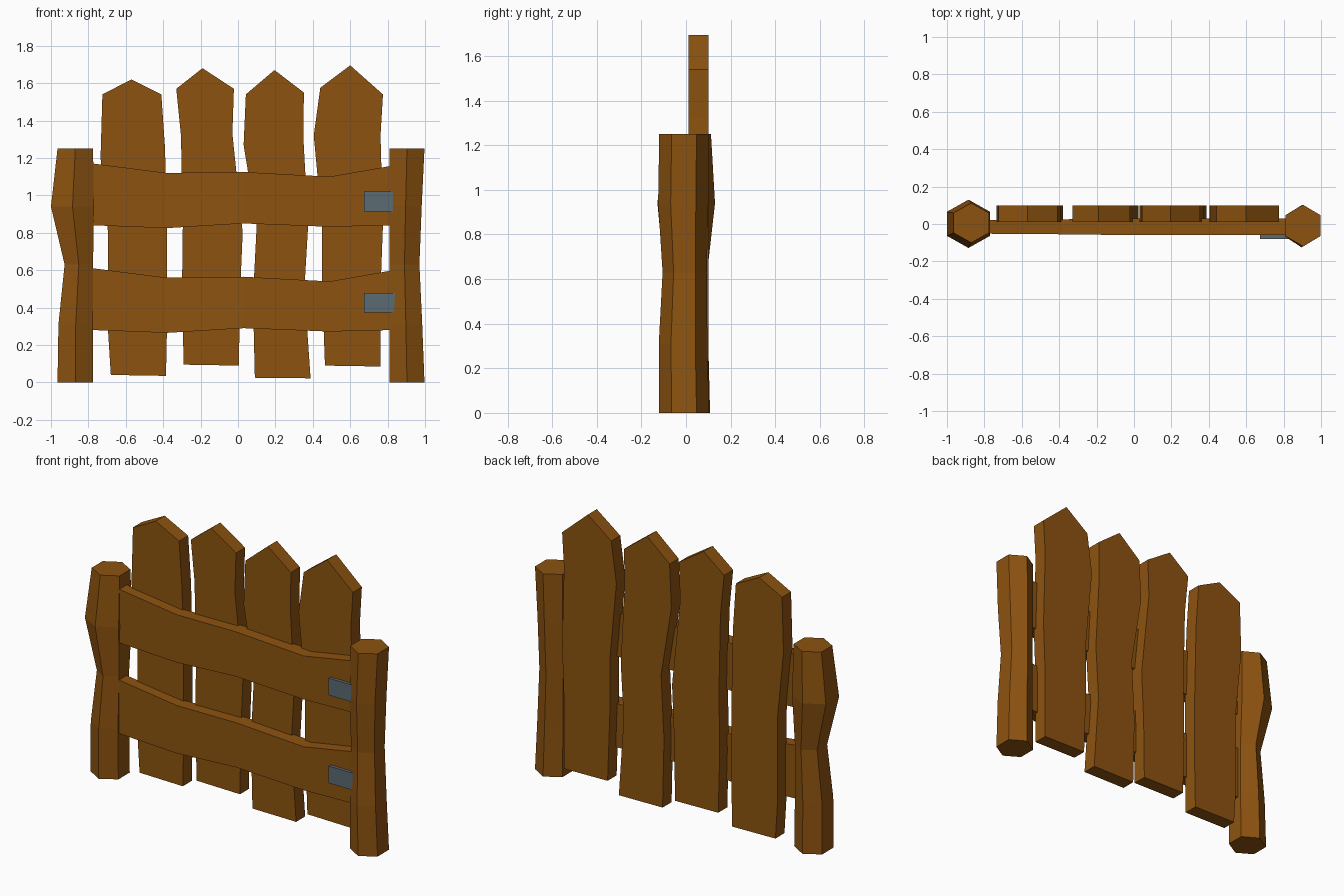
import bpy, bmesh, math

if "Cube" in bpy.data.objects:
    bpy.data.objects.remove(bpy.data.objects["Cube"])

def material(name, rgb):
    m = bpy.data.materials.new(name)
    m.diffuse_color = (*rgb, 1)
    m.use_nodes = True
    m.node_tree.nodes["Principled BSDF"].inputs["Base Color"].default_value = m.diffuse_color
    return m

WOOD = material("brown wood", (0.265, 0.086, 0.005))
STEEL = material("blue grey steel", (0.105, 0.145, 0.165))

def finish(name, bm, mat):
    bmesh.ops.recalc_face_normals(bm, faces=bm.faces[:])
    me = bpy.data.meshes.new(name)
    bm.to_mesh(me)
    bm.free()
    me.materials.append(mat)
    ob = bpy.data.objects.new(name, me)
    bpy.context.collection.objects.link(ob)
    return ob

def loft(name, rings, mat):
    """Skin a list of equal-length point rings and cap both ends."""
    bm = bmesh.new()
    vs = [[bm.verts.new(p) for p in r] for r in rings]
    n = len(rings[0])
    for a, b in zip(vs, vs[1:]):
        for i in range(n):
            j = (i + 1) % n
            bm.faces.new((a[i], a[j], b[j], b[i]))
    bm.faces.new(vs[0])
    bm.faces.new(vs[-1])
    return finish(name, bm, mat)

def post(name, levels):
    """Six-sided post; levels are (z, left x, right x, front y, back y)."""
    rings = []
    for z, x0, x1, y0, y1 in levels:
        cx, cy, rx, ry = (x0 + x1) / 2, (y0 + y1) / 2, (x1 - x0) / 2, (y1 - y0) / 2
        rings.append([(cx + rx * math.sin(k * math.pi / 3) / math.sin(math.pi / 3),
                       cy - ry * math.cos(k * math.pi / 3), z) for k in range(6)])
    loft(name, rings, WOOD)

def rail(name, dz):
    """Wavy horizontal board; stations are (x, bottom z, top z, front y, back y)."""
    stations = [(-.775, .84, 1.17, -.052, .022), (-.38, .825, 1.12, -.055, .025),
                (.03, .85, 1.125, -.06, .03), (.49, .832, 1.10, -.06, .03),
                (.82, .84, 1.158, -.06, .03)]
    loft(name, [[(x, y0, b + dz), (x, y1, b + dz), (x, y1, t + dz), (x, y0, t + dz)]
                for x, b, t, y0, y1 in stations], WOOD)

def picket(name, left, peak, right):
    """Pointed board; left and right edges listed from the bottom up."""
    outline = left + [peak] + right[::-1]
    loft(name, [[(x, y, z) for x, z in outline] for y in (.012, .1)], WOOD)

def box(name, x0, x1, y0, y1, z0, z1, mat):
    loft(name, [[(x0, y0, z), (x1, y0, z), (x1, y1, z), (x0, y1, z)] for z in (z0, z1)], mat)

# Gate posts
post("left_post", [(0, -.965, -.775, -.115, .108), (.31, -.96, -.775, -.118, .1),
                   (.63, -.927, -.775, -.1, .095), (.94, -1.0, -.77, -.128, .13),
                   (1.25, -.965, -.775, -.1, .112)])
post("right_post", [(0, .81, .997, -.12, .103), (.31, .81, .985, -.122, .096),
                    (.63, .81, .97, -.105, .093), (.94, .81, .982, -.125, .1),
                    (1.25, .81, .997, -.12, .103)])

# Rails and hinge plates
for label, dz in (("upper", 0), ("lower", -.56)):
    rail(label + "_rail", dz)
for label, x1, z0 in (("upper", .83, .915), ("lower", .84, .373)):
    box(label + "_hinge_plate", .675, x1, -.08, -.055, z0, z0 + .105, STEEL)

# Pickets
picket("picket_1", [(-.68, .04), (-.695, .28), (-.695, .8), (-.735, 1.2), (-.725, 1.54)],
       (-.57, 1.62), [(-.385, .035), (-.38, .28), (-.38, .8), (-.39, 1.25), (-.41, 1.54)])
picket("picket_2", [(-.29, .095), (-.30, .45), (-.295, .85), (-.305, 1.32), (-.33, 1.57)],
       (-.19, 1.68), [(.005, .09), (.01, .45), (.025, .8), (-.03, 1.33), (-.022, 1.57)])
picket("picket_3", [(.09, .025), (.08, .45), (.1, .84), (.03, 1.27), (.042, 1.54)],
       (.195, 1.67), [(.388, .022), (.355, .5), (.375, .84), (.35, 1.3), (.352, 1.55)])
picket("picket_4", [(.465, .09), (.45, .5), (.45, .84), (.405, 1.32), (.44, 1.575)],
       (.60, 1.695), [(.762, .085), (.762, .5), (.775, .84), (.762, 1.32), (.775, 1.54)])
